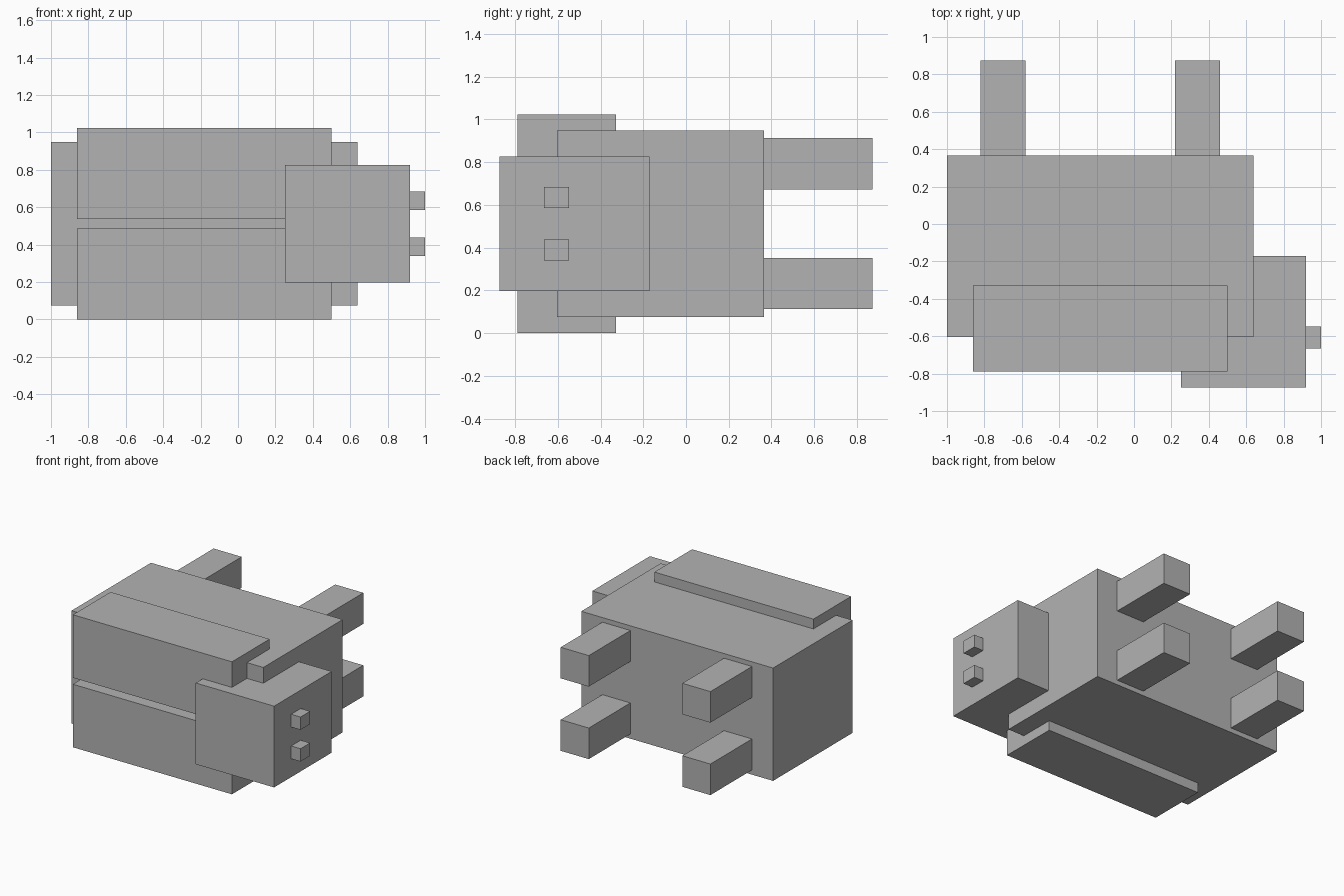
import bpy
import bmesh
from mathutils import Vector

default_cube = bpy.data.objects.get("Cube")
if default_cube:
    bpy.data.objects.remove(default_cube, do_unlink=True)

GREY = (0.45, 0.45, 0.45, 1)
grey = bpy.data.materials.new("plain grey")
grey.use_nodes = True
grey.diffuse_color = GREY
grey.node_tree.nodes["Principled BSDF"].inputs["Base Color"].default_value = GREY

MID = 0.512  # height of the plane of symmetry


def box(name, x, y, z):
    """Box spanning the (low, high) ranges on each axis."""
    low, high = (Vector(corner) for corner in zip(x, y, z))
    bm = bmesh.new()
    bmesh.ops.create_cube(bm, size=1)
    bmesh.ops.scale(bm, vec=high - low, verts=bm.verts)
    mesh = bpy.data.meshes.new(name)
    bm.to_mesh(mesh)
    bm.free()
    mesh.materials.append(grey)
    obj = bpy.data.objects.new(name, mesh)
    obj.location = (low + high) / 2
    bpy.context.collection.objects.link(obj)


def box_pair(name, x, y, inner, outer):
    """Two boxes mirrored above and below the plane of symmetry."""
    box("upper_" + name, x, y, (MID + inner, MID + outer))
    box("lower_" + name, x, y, (MID - outer, MID - inner))


# Body and head
box("body", (-1, 0.64), (-0.605, 0.365), (MID - 0.436, MID + 0.436))
box("head", (0.25, 0.92), (-0.873, -0.17), (MID - 0.314, MID + 0.314))

# Shell plates along the back
box_pair("back_plate", (-0.86, 0.5), (-0.788, -0.328), 0.025, 0.512)

# Small blocks on the face
box_pair("eye", (0.92, 1), (-0.665, -0.548), 0.073, 0.172)

# Four legs
for place, x in (("rear", (-0.82, -0.58)), ("front", (0.22, 0.46))):
    box_pair(place + "_leg", x, (0.365, 0.873), 0.16, 0.4)
